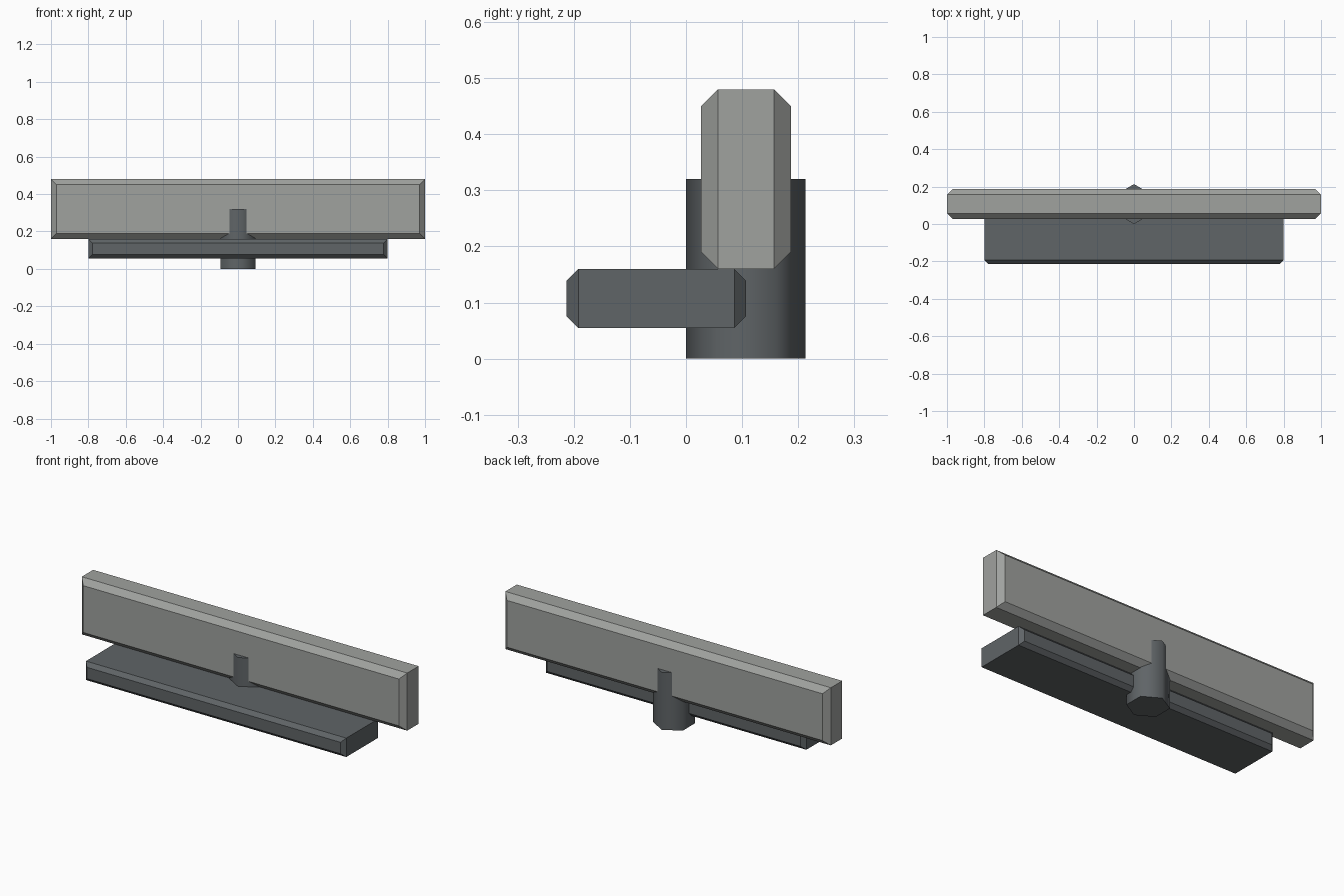
import bpy
import bmesh
import math

if "Cube" in bpy.data.objects:
    bpy.data.objects.remove(bpy.data.objects["Cube"], do_unlink=True)


def make_material(name, rgb):
    mat = bpy.data.materials.new(name)
    mat.use_nodes = True
    mat.diffuse_color = (*rgb, 1)
    mat.node_tree.nodes["Principled BSDF"].inputs["Base Color"].default_value = (*rgb, 1)
    return mat


light_grey = make_material("light grey", (0.35, 0.36, 0.345))
dark_grey = make_material("dark slate grey", (0.115, 0.128, 0.135))


def chamfered_bar(name, half_x, y_range, z_range, chamfer, mat):
    """A plank along x whose front and back faces are chamfered all round."""
    (y0, y1), (z0, z1) = y_range, z_range
    bm = bmesh.new()
    rings = []
    for y, inset in ((y0, chamfer), (y0 + chamfer, 0), (y1 - chamfer, 0), (y1, chamfer)):
        x, low, high = half_x - inset, z0 + inset, z1 - inset
        rings.append([bm.verts.new(co) for co in
                      ((-x, y, low), (x, y, low), (x, y, high), (-x, y, high))])
    for a, b in zip(rings, rings[1:]):
        for i in range(4):
            j = (i + 1) % 4
            bm.faces.new((a[i], a[j], b[j], b[i]))
    bm.faces.new(rings[0])
    bm.faces.new(rings[-1])
    bmesh.ops.recalc_face_normals(bm, faces=bm.faces)
    mesh = bpy.data.meshes.new(name)
    bm.to_mesh(mesh)
    bm.free()
    mesh.materials.append(mat)
    obj = bpy.data.objects.new(name, mesh)
    bpy.context.collection.objects.link(obj)
    return obj


# Upright back board and flat seat board
chamfered_bar("back_board", 1.0, (0.027, 0.187), (0.16, 0.48), 0.03, light_grey)
chamfered_bar("seat_board", 0.8, (-0.213, 0.107), (0.055, 0.16), 0.021, dark_grey)

# Six-sided post, corners pointing front and back
bpy.ops.mesh.primitive_cylinder_add(vertices=6, radius=0.1065, depth=0.32,
                                    location=(0, 0.1065, 0.16))
post = bpy.context.object
post.name = "support_post"
post.data.materials.append(dark_grey)
bpy.ops.object.shade_smooth_by_angle(angle=math.radians(70))
